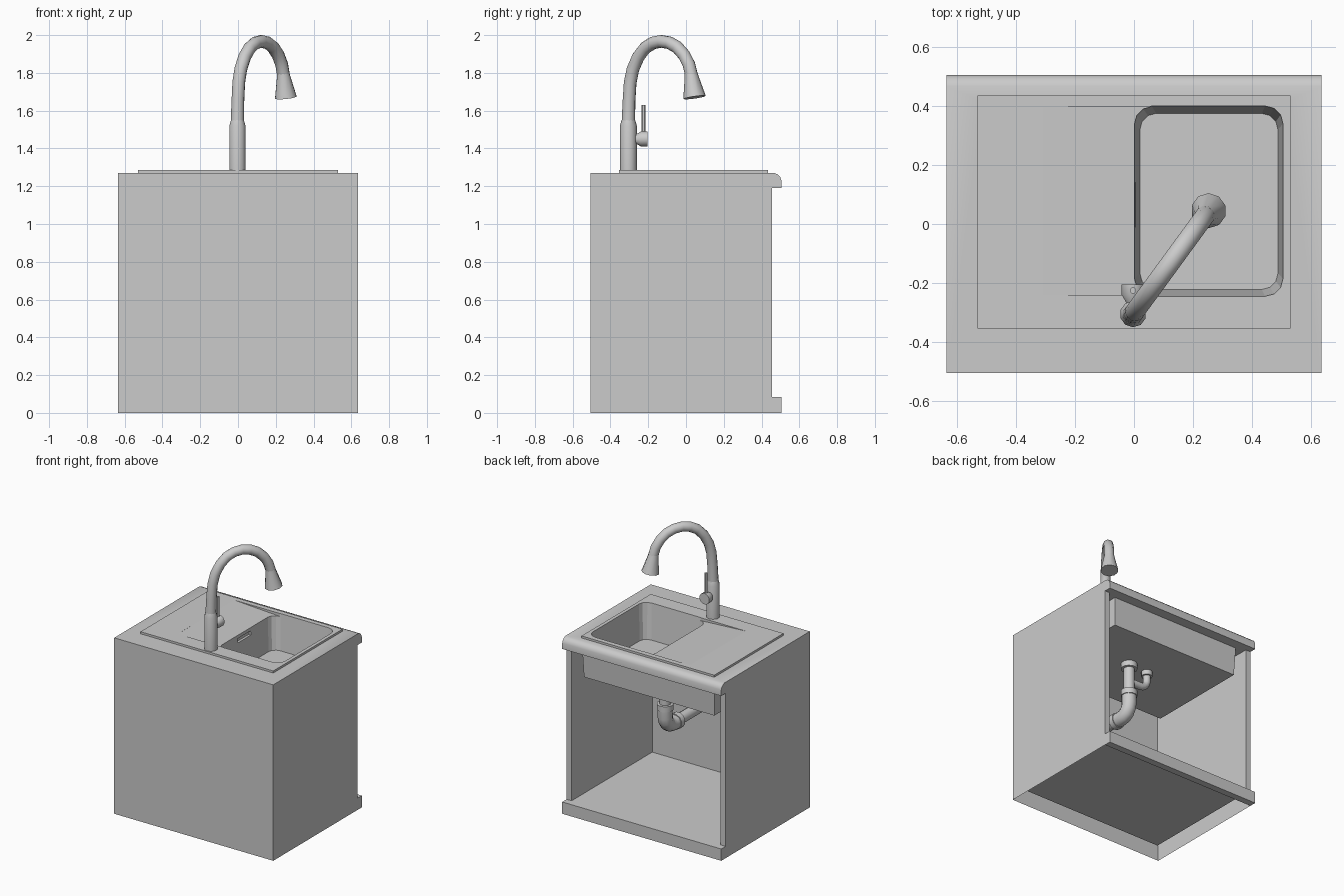
import bpy, bmesh, math
from mathutils import Vector

cube = bpy.data.objects.get("Cube")
if cube:
    bpy.data.objects.remove(cube, do_unlink=True)

grey = bpy.data.materials.new("plain_grey")
grey.use_nodes = True
grey.diffuse_color = (0.6, 0.6, 0.6, 1)
grey.node_tree.nodes["Principled BSDF"].inputs["Base Color"].default_value = (0.6, 0.6, 0.6, 1)


def finish(name, bm, smooth=None, recalc=True):
    """Turn a bmesh into a named object."""
    if recalc:
        bmesh.ops.recalc_face_normals(bm, faces=bm.faces)
    me = bpy.data.meshes.new(name)
    bm.to_mesh(me)
    bm.free()
    me.materials.append(grey)
    ob = bpy.data.objects.new(name, me)
    bpy.context.collection.objects.link(ob)
    if smooth:
        bpy.ops.object.select_all(action='DESELECT')
        ob.select_set(True)
        bpy.context.view_layer.objects.active = ob
        bpy.ops.object.shade_smooth_by_angle(angle=math.radians(smooth))
    return ob


def loft(name, rings, smooth=None):
    """Skin matching rings of points and cap both ends."""
    bm = bmesh.new()
    loops = [[bm.verts.new(p) for p in ring] for ring in rings]
    n = len(loops[0])
    for a, b in zip(loops, loops[1:]):
        for i in range(n):
            j = (i + 1) % n
            bm.faces.new((a[i], a[j], b[j], b[i]))
    bm.faces.new(loops[0][::-1])
    bm.faces.new(loops[-1])
    return finish(name, bm, smooth)


def rect(x0, x1, y0, y1, z):
    return [(x0, y0, z), (x1, y0, z), (x1, y1, z), (x0, y1, z)]


def box(name, x0, x1, y0, y1, z0, z1):
    return loft(name, [rect(x0, x1, y0, y1, z0), rect(x0, x1, y0, y1, z1)])


def round_rect(x0, x1, y0, y1, z, r, seg=3):
    pts = []
    corners = [(x1 - r, y1 - r), (x0 + r, y1 - r), (x0 + r, y0 + r), (x1 - r, y0 + r)]
    for k, (cx, cy) in enumerate(corners):
        for s in range(seg + 1):
            a = math.pi / 2 * (k + s / seg)
            pts.append((cx + r * math.cos(a), cy + r * math.sin(a), z))
    return pts


def sweep(name, path, radii, normal, sides=12, smooth=40):
    """Round tube along a flat path; normal is the path plane's normal."""
    path = [Vector(p) for p in path]
    normal = Vector(normal).normalized()
    rings = []
    for i, p in enumerate(path):
        before = (p - path[i - 1]).normalized() if i else Vector()
        after = (path[i + 1] - p).normalized() if i + 1 < len(path) else Vector()
        up = (before + after).normalized().cross(normal)
        rings.append([p + radii[i] * (math.cos(a) * normal + math.sin(a) * up)
                      for a in (2 * math.pi * (k + 0.5) / sides for k in range(sides))])
    return loft(name, rings, smooth)


def cut(target, cutters):
    """Subtract cutters from the target and bake the result."""
    for c in cutters:
        c.hide_render = True
        m = target.modifiers.new("cut", 'BOOLEAN')
        m.operation, m.solver, m.object = 'DIFFERENCE', 'EXACT', c
    bpy.context.view_layer.update()
    deps = bpy.context.evaluated_depsgraph_get()
    me = bpy.data.meshes.new_from_object(target.evaluated_get(deps))
    target.modifiers.clear()
    target.data = me
    for c in cutters:
        bpy.data.objects.remove(c, do_unlink=True)


# Cabinet: outer skin, inner lining and floor, open underneath and at the back
X, Y0, Y1, T, FLOOR, TOP = 0.635, -0.505, 0.455, 0.04, 0.085, 1.19


def u_wall(bm, x, y, z0, z1):
    pts = [(x, Y1), (x, y), (-x, y), (-x, Y1)]
    lo = [bm.verts.new((*p, z0)) for p in pts]
    hi = [bm.verts.new((*p, z1)) for p in pts]
    for i in range(3):
        bm.faces.new((lo[i], hi[i], hi[i + 1], lo[i + 1]))
    return lo, hi


bm = bmesh.new()
out_lo, out_hi = u_wall(bm, X, Y0, 0, TOP)
in_lo, in_hi = u_wall(bm, X - T, Y0 + T, FLOOR, TOP)
for i in (0, 3):
    bm.faces.new((out_lo[i], out_hi[i], in_hi[i], in_lo[i]))
bm.faces.new(in_lo)
finish("cabinet_shell", bm)
box("bottom_rail", -X, X, Y1, 0.505, 0, FLOOR)

# Countertop with a rounded overhanging edge
profile = [(Y0, TOP), (0.505, TOP), (0.505, 1.232), (0.498, 1.25),
           (0.485, 1.263), (0.467, 1.27), (Y0, 1.27)]
counter = loft("countertop", [[(x, y, z) for y, z in profile] for x in (-X, X)], 35)
cut(counter, [box("counter_cutter", -0.515, 0.515, -0.335, 0.415, 1.1, 1.4)])

# Sink body with basin, sloping drainboard and overflow slot
sink = loft("sink", [rect(-0.52, 0.52, -0.345, 0.42, 0.985),
                     rect(-0.53, 0.53, -0.355, 0.435, 1.27),
                     rect(-0.53, 0.53, -0.355, 0.435, 1.285)])
basin = loft("basin_cutter", [round_rect(0.02, 0.488, -0.222, 0.375, 1.03, 0.055),
                              round_rect(0, 0.505, -0.245, 0.4, 1.285, 0.06),
                              round_rect(0, 0.505, -0.245, 0.4, 1.32, 0.06)])
wedge = [(-0.31, 1.2848), (0.055, 1.264), (0.055, 1.3), (-0.31, 1.3)]
drain_slope = loft("drainboard_cutter", [[(x, y, z) for x, z in wedge] for y in (-0.243, 0.398)])
slot = box("slot_cutter", -0.012, 0.03, -0.01, 0.14, 1.215, 1.245)
cut(sink, [basin, drain_slope, slot])

# Tap: column, arched spout and flared spray head
BX, BY = -0.003, -0.305
DX, DY = 0.59, 0.807
side = (DY, -DX, 0)


def arch(points):
    return [(BX + u * DX, BY + u * DY, z) for u, z in points]


sweep("tap_column", arch([(0, 1.283), (0, 1.52), (0, 1.55)]), [0.045, 0.045, 0.036], side, 10)
sweep("tap_spout",
      arch([(0, 1.54), (0.004, 1.65), (0.012, 1.75), (0.03, 1.82), (0.065, 1.885),
            (0.11, 1.932), (0.16, 1.958), (0.215, 1.967), (0.27, 1.959), (0.32, 1.936),
            (0.365, 1.895), (0.397, 1.845), (0.413, 1.79)]),
      [0.036] + [0.034] * 12, side, 12)
sweep("spray_head", arch([(0.41, 1.8), (0.415, 1.775), (0.434, 1.67)]),
      [0.034, 0.038, 0.06], side, 10)

# Tap handle: cone, knob and upright lever
sweep("tap_knob", [(BX, -0.28, 1.45), (BX, -0.24, 1.45), (BX, -0.205, 1.45)],
      [0.016, 0.04, 0.04], (1, 0, 0), 12)
sweep("tap_lever", [(BX, -0.225, 1.47), (BX, -0.225, 1.63)], [0.011, 0.011], (1, 0, 0), 8)

# Waste pipe: straight drop, elbow and run to the wall
PX, PY = 0.11, 0.08
sweep("waste_pipe", [(PX, PY, 0.99), (PX, PY, 0.74)], [0.038] * 2, (1, 0, 0))
sweep("waste_elbow",
      [(PX, PY, 0.76), (PX, PY, 0.68)] +
      [(PX, PY - 0.08 + 0.08 * math.cos(a), 0.68 - 0.08 * math.sin(a))
       for a in (math.pi / 8 * k for k in range(1, 5))] + [(PX, PY - 0.12, 0.6)],
      [0.05] * 7, (1, 0, 0))
sweep("waste_run", [(PX, PY - 0.1, 0.6), (PX, Y0 + T, 0.6)], [0.038] * 2, (1, 0, 0))
for name, z in (("upper_waste_collar", 0.965), ("lower_waste_collar", 0.755)):
    sweep(name, [(PX, PY, z - 0.02), (PX, PY, z + 0.02)], [0.056] * 2, (1, 0, 0))
sweep("run_collar", [(PX, PY - 0.11, 0.6), (PX, PY - 0.15, 0.6)], [0.056] * 2, (1, 0, 0))

# Overflow pipe curving into the waste pipe
OX = -0.045
sweep("overflow_pipe",
      [(OX, PY, 0.99), (OX, PY, 0.91)] +
      [(OX + 0.06 - 0.06 * math.cos(a), PY, 0.91 - 0.06 * math.sin(a))
       for a in (math.pi / 8 * k for k in range(1, 5))] + [(PX, PY, 0.85)],
      [0.026] * 7, (0, 1, 0))
sweep("overflow_collar", [(OX, PY, 0.945), (OX, PY, 0.98)], [0.038] * 2, (0, 1, 0))
